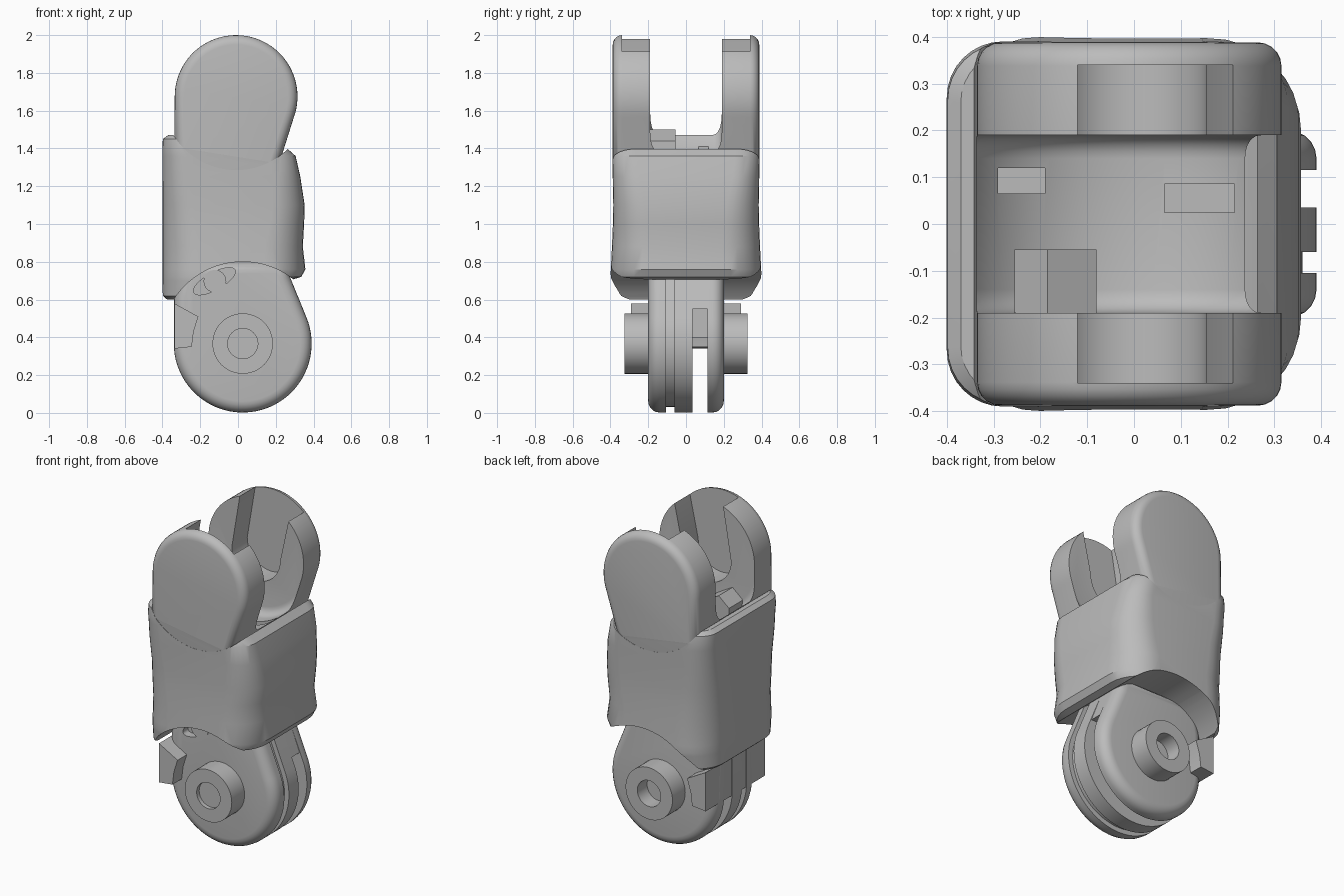
import bpy, bmesh
from math import sin, cos, radians

if "Cube" in bpy.data.objects:
    bpy.data.objects.remove(bpy.data.objects["Cube"], do_unlink=True)

grey = bpy.data.materials.new("plain_grey")
grey.use_nodes = True
grey.diffuse_color = (0.5, 0.5, 0.5, 1)
grey.node_tree.nodes["Principled BSDF"].inputs["Base Color"].default_value = (0.5, 0.5, 0.5, 1)

UPPER = (-0.01, 1.675)   # upper pivot axis (x, z)
LOWER = (0.025, 0.367)   # lower pivot axis


def finish(name, bm):
    bmesh.ops.recalc_face_normals(bm, faces=bm.faces)
    mesh = bpy.data.meshes.new(name)
    bm.to_mesh(mesh)
    bm.free()
    mesh.materials.append(grey)
    ob = bpy.data.objects.new(name, mesh)
    bpy.context.collection.objects.link(ob)
    return ob


def arc(c, r, a0, a1, n=32):
    return [(c[0] + r * cos(radians(a0 + (a1 - a0) * i / n)),
             c[1] + r * sin(radians(a0 + (a1 - a0) * i / n))) for i in range(n + 1)]


def circle(c, r, n=48):
    return arc(c, r, 0, 360, n)[:-1]


def prism(name, pts, y0, y1, bevel=0, ends=()):
    """Extrude an x-z outline along y, rounding the rims at the listed ends."""
    bm = bmesh.new()
    front = [bm.verts.new((x, y0, z)) for x, z in pts]
    back = [bm.verts.new((x, y1, z)) for x, z in pts]
    bm.faces.new(front)
    bm.faces.new(back[::-1])
    for i in range(len(pts)):
        j = (i + 1) % len(pts)
        bm.faces.new((front[j], front[i], back[i], back[j]))
    bmesh.ops.recalc_face_normals(bm, faces=bm.faces)
    if bevel:
        rim = [e for e in bm.edges
               if any(all(abs(v.co.y - y) < 1e-5 for v in e.verts) for y in ends)]
        bmesh.ops.bevel(bm, geom=rim, offset=bevel, segments=5, profile=0.5,
                        affect='EDGES', clamp_overlap=False)
    return finish(name, bm)


def cut(ob, cutters):
    bpy.context.view_layer.objects.active = ob
    for c in cutters:
        m = ob.modifiers.new("cut", 'BOOLEAN')
        m.operation = 'DIFFERENCE'
        m.solver = 'EXACT'
        m.object = c
        bpy.ops.object.modifier_apply(modifier=m.name)


def box_outline(x0, x1, z0, z1):
    return [(x0, z0), (x1, z0), (x1, z1), (x0, z1)]


# Body sleeve: rounded-rectangle rings (z, left, right, half depth, corner radius)
rings = [(.60, -.375, .25, .365, .17), (.62, -.398, .25, .38, .18),
         (.70, -.4, .27, .398, .2), (.72, -.4, .335, .4, .2),
         (.76, -.4, .357, .398, .2), (.88, -.4, .343, .392, .2),
         (1.0, -.4, .35, .387, .18), (1.1, -.4, .353, .385, .17),
         (1.25, -.4, .33, .388, .14), (1.36, -.4, .305, .39, .13),
         (1.4, -.4, .26, .39, .12), (1.45, -.398, .2, .385, .12),
         (1.47, -.37, .2, .37, .11)]
bm = bmesh.new()
loops = []
for z, x0, x1, h, r in rings:
    pts = (arc((x1 - r, h - r), r, 0, 90, 8) + arc((x0 + r, h - r), r, 90, 180, 8)
           + arc((x0 + r, r - h), r, 180, 270, 8) + arc((x1 - r, r - h), r, 270, 360, 8))
    loops.append([bm.verts.new((x, y, z)) for x, y in pts])
for a, b in zip(loops, loops[1:]):
    for i in range(len(a)):
        j = (i + 1) % len(a)
        bm.faces.new((a[i], a[j], b[j], b[i]))
bm.faces.new(loops[0])
bm.faces.new(loops[-1])
body = finish("body_sleeve", bm)

# Upper fork: one rounded block, opened in the middle to leave two cheeks
fork = prism("upper_fork", arc(UPPER, .325, -20, 180, 48) + arc(UPPER, .44, 222, 300),
             -.388, .388, .05, (-.388, .388))

# Cutters for the body and fork
cutters = {
    "upper": prism("upper_cutter", circle(UPPER, .39, 72), -.6, .6),
    "lower": prism("lower_cutter", circle(LOWER, .433, 72), -.6, .6),
    "gap": prism("gap_cutter", arc(UPPER, .385, 180, 360, 48) + [(.375, 2.3), (-.395, 2.3)],
                 -.19, .19, .05, (-.19, .19)),
    "slot_a": prism("slot_cutter_a", box_outline(-.29, -.19, 1.2, 1.6), .065, .12),
    "slot_b": prism("slot_cutter_b", box_outline(.065, .215, 1.15, 1.5), .025, .085),
}
pocket = arc((-.01, 1.655), .165, 180, 360) + [(.215, 1.93), (.215, 2.1), (-.12, 2.1), (-.12, 1.985)]
for s in (-1, 1):
    cutters[s] = prism("pocket_cutter", pocket, min(s * .12, s * .34), max(s * .12, s * .34))
cut(body, [cutters[k] for k in ("upper", "lower", "slot_a", "slot_b")])
cut(fork, [cutters[k] for k in ("gap", -1, 1, "slot_a", "slot_b")])

# Stop block on the fork floor
prism("fork_stop", [(-.255, 1.33), (-.255, 1.44), (-.185, 1.5), (-.08, 1.44), (-.08, 1.25)],
      -.195, -.055)


# Lower knuckle: a stack of plates with a shallow groove and an open slot
def knuckle(r):
    d = .365 - r
    return arc(LOWER, r, -180, 22, 48) + [(.275 - d, .72), (.24 - d, .8), (-.3, .8), (-.338 + d, .62)]


front_plate = prism("knuckle_front_plate", knuckle(.365), -.2, -.105, .06, (-.2,))
prism("knuckle_groove_core", knuckle(.335), -.105, -.06)
prism("knuckle_middle_plate", knuckle(.365), -.06, .035)
prism("knuckle_slot_bridge", [(-.335, .4), (.1, .4), (.1, .55), (.34, .55), (.275, .72),
                              (.24, .8), (-.3, .8), (-.335, .62)], .035, .115)
prism("knuckle_back_plate", knuckle(.365), .115, .2, .06, (.2,))

# Slanted recess with a peg in the front plate
t = radians(29)
oval = [(-.125 + .125 * x * cos(t) - .045 * z * sin(t), .697 + .125 * x * sin(t) + .045 * z * cos(t))
        for x, z in circle((0, 0), 1, 32)]
cutters["oval"] = prism("oval_cutter", oval, -.3, -.15)
cut(front_plate, [cutters["oval"]])
prism("recess_peg", circle((-.122, .697), .06, 32), -.202, -.12)

# Stop tab running across the knuckle
prism("knuckle_stop_tab", [(-.337, .58), (-.21, .51), (-.235, .43), (-.245, .35), (-.337, .34)],
      -.29, .29)

# Pivot hubs with bored ends
for name, y0, y1, h0, h1 in (("front_hub", -.325, -.13, -.4, -.3), ("back_hub", .13, .325, .23, .4)):
    hub = prism(name, circle(LOWER, .16), y0, y1)
    cutters[name] = prism("bore_cutter", circle(LOWER, .08), h0, h1)
    cut(hub, [cutters[name]])

for c in cutters.values():
    bpy.data.objects.remove(c, do_unlink=True)

# Smooth curved walls, keep sharp edges
for ob in bpy.context.collection.objects:
    if ob.type == 'MESH' and grey.name in ob.data.materials:
        bpy.ops.object.select_all(action='DESELECT')
        ob.select_set(True)
        bpy.context.view_layer.objects.active = ob
        bpy.ops.object.shade_smooth_by_angle(angle=radians(32))
